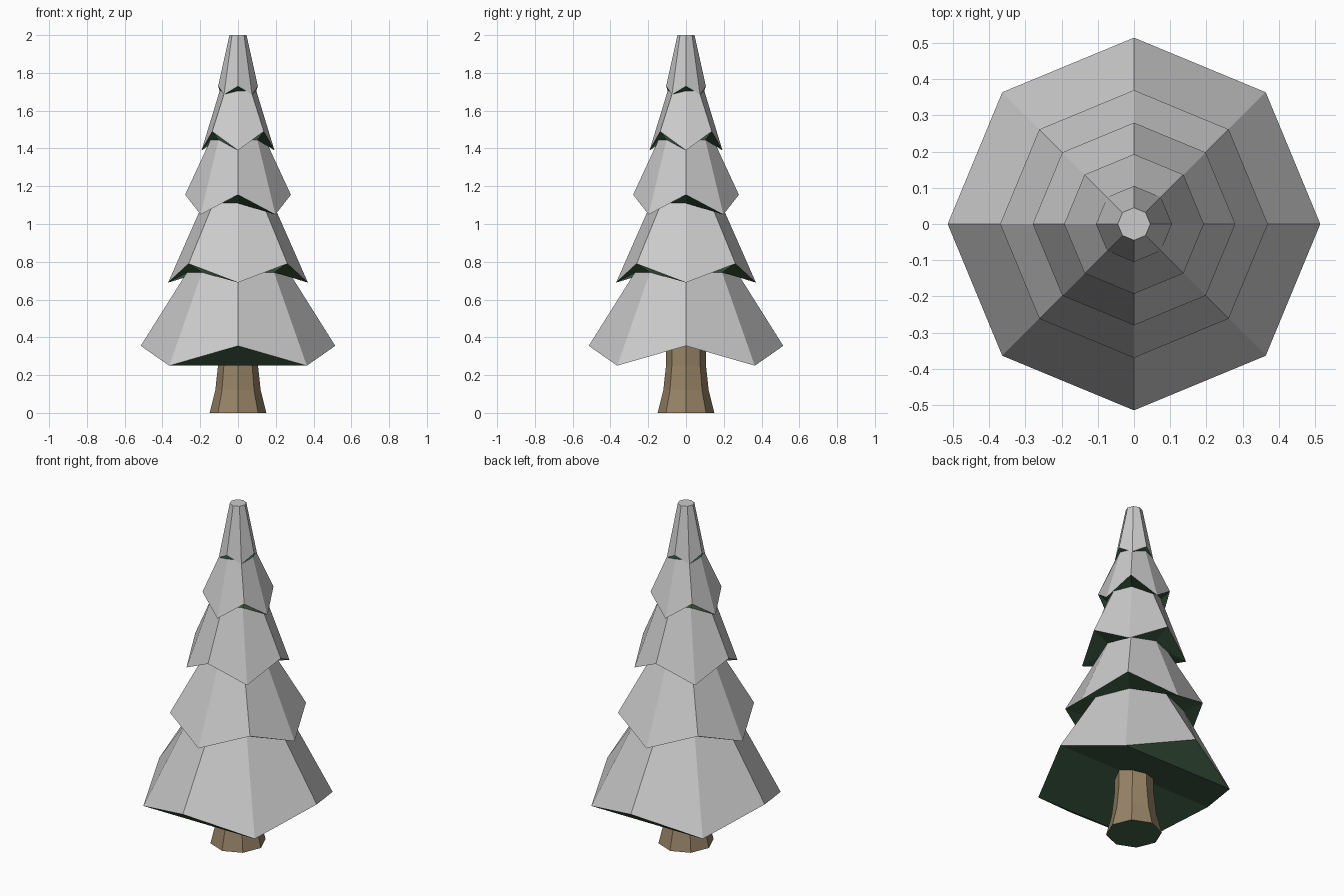
import bpy, bmesh
from math import cos, sin, pi

if "Cube" in bpy.data.objects:
    bpy.data.objects.remove(bpy.data.objects["Cube"])

SIDES = 8


def material(name, rgb):
    m = bpy.data.materials.new(name)
    m.diffuse_color = (*rgb, 1)
    m.use_nodes = True
    m.node_tree.nodes["Principled BSDF"].inputs["Base Color"].default_value = m.diffuse_color
    return m


def ring(bm, r, z_axis, z_diag):
    """Octagon with corners on the axes and diagonals, optionally zigzag in height."""
    return [bm.verts.new((r * cos(i * 2 * pi / SIDES), r * sin(i * 2 * pi / SIDES),
                          z_diag if i % 2 else z_axis)) for i in range(SIDES)]


def bridge(bm, low, high, mat):
    for i in range(SIDES):
        j = (i + 1) % SIDES
        bm.faces.new((low[i], low[j], high[j], high[i])).material_index = mat


def finish(bm, name, mats):
    bmesh.ops.recalc_face_normals(bm, faces=bm.faces)
    me = bpy.data.meshes.new(name)
    bm.to_mesh(me)
    bm.free()
    for m in mats:
        me.materials.append(m)
    bpy.context.collection.objects.link(bpy.data.objects.new(name, me))


snow = material("snow_grey", (0.8, 0.8, 0.8))
shade = material("dark_green", (0.055, 0.12, 0.065))
bark = material("bark", (0.31, 0.23, 0.135))

# Foliage: skirts (radius, corner height on axes, on diagonals, top radius, top height)
TIERS = [
    (0.515, 0.355, 0.25, 0.27, 0.744),
    (0.37, 0.69, 0.79, 0.185, 1.11),
    (0.28, 1.155, 1.05, 0.145, 1.446),
    (0.193, 1.39, 1.49, 0.097, 1.705),
    (0.105, 1.73, 1.685, 0.045, 2.0),
]
bm = bmesh.new()
below = None
for r, za, zd, r_top, z_top in TIERS:
    hem = ring(bm, r, za, zd)
    top = ring(bm, r_top, z_top, z_top)
    if below:
        bridge(bm, below, hem, 1)      # dark underside lip
    else:
        first = hem
    bridge(bm, hem, top, 0)
    below = top
bm.faces.new(below)                    # flat tip

# Tent-shaped underside of the lowest skirt
for ids in ((0, 1, 3, 4), (1, 2, 3), (4, 5, 7, 0), (5, 6, 7)):
    bm.faces.new([first[i] for i in ids]).material_index = 1
finish(bm, "foliage", (snow, shade))

# Trunk with a flared foot
bm = bmesh.new()
rings = [ring(bm, r, z, z) for r, z in ((0.15, 0), (0.12, 0.12), (0.106, 0.25), (0.104, 0.355))]
for a, b in zip(rings, rings[1:]):
    bridge(bm, a, b, 0)
bm.faces.new(rings[0]).material_index = 1
finish(bm, "trunk", (bark, shade))
